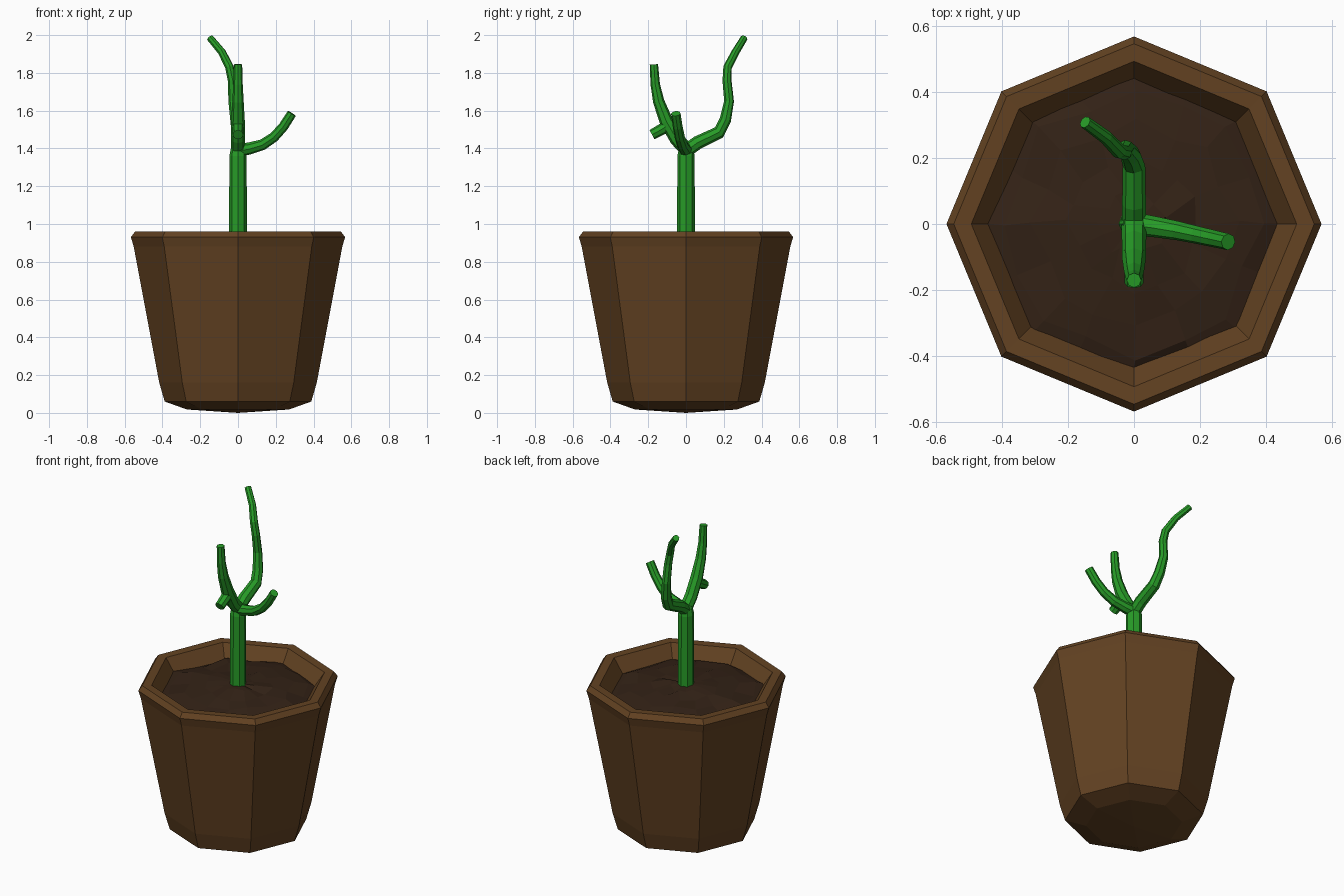
import bpy, bmesh, math, random
from mathutils import Vector

if "Cube" in bpy.data.objects:
    bpy.data.objects.remove(bpy.data.objects["Cube"])

random.seed(4)


def material(name, rgb):
    m = bpy.data.materials.new(name)
    m.diffuse_color = (*rgb, 1)
    m.use_nodes = True
    m.node_tree.nodes["Principled BSDF"].inputs["Base Color"].default_value = m.diffuse_color
    return m


def add_object(name, bm, mat):
    bmesh.ops.recalc_face_normals(bm, faces=bm.faces)
    mesh = bpy.data.meshes.new(name)
    bm.to_mesh(mesh)
    bm.free()
    mesh.materials.append(mat)
    obj = bpy.data.objects.new(name, mesh)
    bpy.context.collection.objects.link(obj)
    return obj


def ringed(name, profile, sides, mat, jitter=0.0):
    """Rings of (radius, z); a zero radius closes the shape with a point."""
    bm = bmesh.new()
    rings = []
    for r, z in profile:
        if r == 0:
            rings.append([bm.verts.new((0, 0, z))] * sides)
            continue
        ring = []
        for i in range(sides):
            a = 2 * math.pi * i / sides
            # keep every ring octagonal in outline
            k = a % (math.pi / 4) - math.pi / 8
            rr = r * math.cos(math.pi / 8) / math.cos(k)
            j = Vector([random.uniform(-1, 1) for _ in range(3)]) * jitter
            ring.append(bm.verts.new((rr * math.cos(a) + j.x, rr * math.sin(a) + j.y,
                                      z + j.z * 0.6)))
        rings.append(ring)
    for lo, hi in zip(rings, rings[1:]):
        for i in range(sides):
            k = (i + 1) % sides
            quad = list(dict.fromkeys((lo[i], lo[k], hi[k], hi[i])))
            bm.faces.new(quad)
    return add_object(name, bm, mat)


def tube(name, points, mat, sides=8):
    """Faceted tube through (x, y, z, radius) points with closed ends."""
    bm = bmesh.new()
    pos = [Vector(p[:3]) for p in points]
    rings, side, last = [], Vector((1, 0, 0)), Vector((0, 0, 1))
    for i, p in enumerate(pos):
        t = (pos[min(i + 1, len(pos) - 1)] - pos[max(i - 1, 0)]).normalized()
        side = last.rotation_difference(t) @ side
        up, last = t.cross(side), t
        rings.append([bm.verts.new(p + points[i][3] * (side * math.cos(a) + up * math.sin(a)))
                      for a in (2 * math.pi * k / sides for k in range(sides))])
    for lo, hi in zip(rings, rings[1:]):
        for i in range(sides):
            k = (i + 1) % sides
            bm.faces.new((lo[i], lo[k], hi[k], hi[i]))
    bm.faces.new(rings[0])
    bm.faces.new(rings[-1])
    return add_object(name, bm, mat)


brown = material("pot_brown", (0.125, 0.055, 0.016))
earth = material("soil_brown", (0.033, 0.016, 0.008))
green = material("plant_green", (0.02, 0.33, 0.02))

# Octagonal pot with thick rim and slightly domed base
ringed("pot", [(0, 0.0), (0.27, 0.018), (0.388, 0.06), (0.417, 0.16), (0.552, 0.88),
               (0.567, 0.93), (0.545, 0.96), (0.492, 0.958), (0.41, 0.84)], 8, brown)

# Lumpy soil, gently mounded
ringed("soil", [(0.45, 0.875), (0.40, 0.892), (0.31, 0.905), (0.2, 0.917), (0.1, 0.927),
                (0, 0.932)], 16, earth, jitter=0.016)

# Stem
tube("stem", [(0, 0, 0.86, 0.047), (0, 0, 1.36, 0.046), (0, 0, 1.42, 0.034)], green)

# Tall rear branch
tube("rear_branch", [(0, -0.015, 1.375, 0.036), (0, 0.06, 1.43, 0.036),
                     (0, 0.175, 1.485, 0.034), (-0.01, 0.208, 1.55, 0.031),
                     (-0.025, 0.228, 1.65, 0.026), (-0.03, 0.217, 1.76, 0.024),
                     (-0.045, 0.22, 1.83, 0.023), (-0.085, 0.262, 1.91, 0.021),
                     (-0.148, 0.308, 1.985, 0.019)], green)

# Front branch and its short stub
tube("front_branch", [(0, 0.015, 1.38, 0.038), (0, -0.05, 1.45, 0.037),
                      (0, -0.105, 1.545, 0.036), (0, -0.145, 1.65, 0.03),
                      (0, -0.163, 1.74, 0.025), (0, -0.17, 1.845, 0.022)], green)
tube("front_stub", [(0, -0.08, 1.535, 0.03), (0, -0.13, 1.5, 0.03),
                    (0, -0.18, 1.473, 0.028)], green)

# Curved right branch
tube("right_branch", [(0.0, 0, 1.39, 0.036), (0.06, -0.008, 1.4, 0.032),
                      (0.13, -0.02, 1.42, 0.029), (0.19, -0.033, 1.46, 0.027),
                      (0.24, -0.044, 1.515, 0.026), (0.285, -0.054, 1.585, 0.025)], green)
